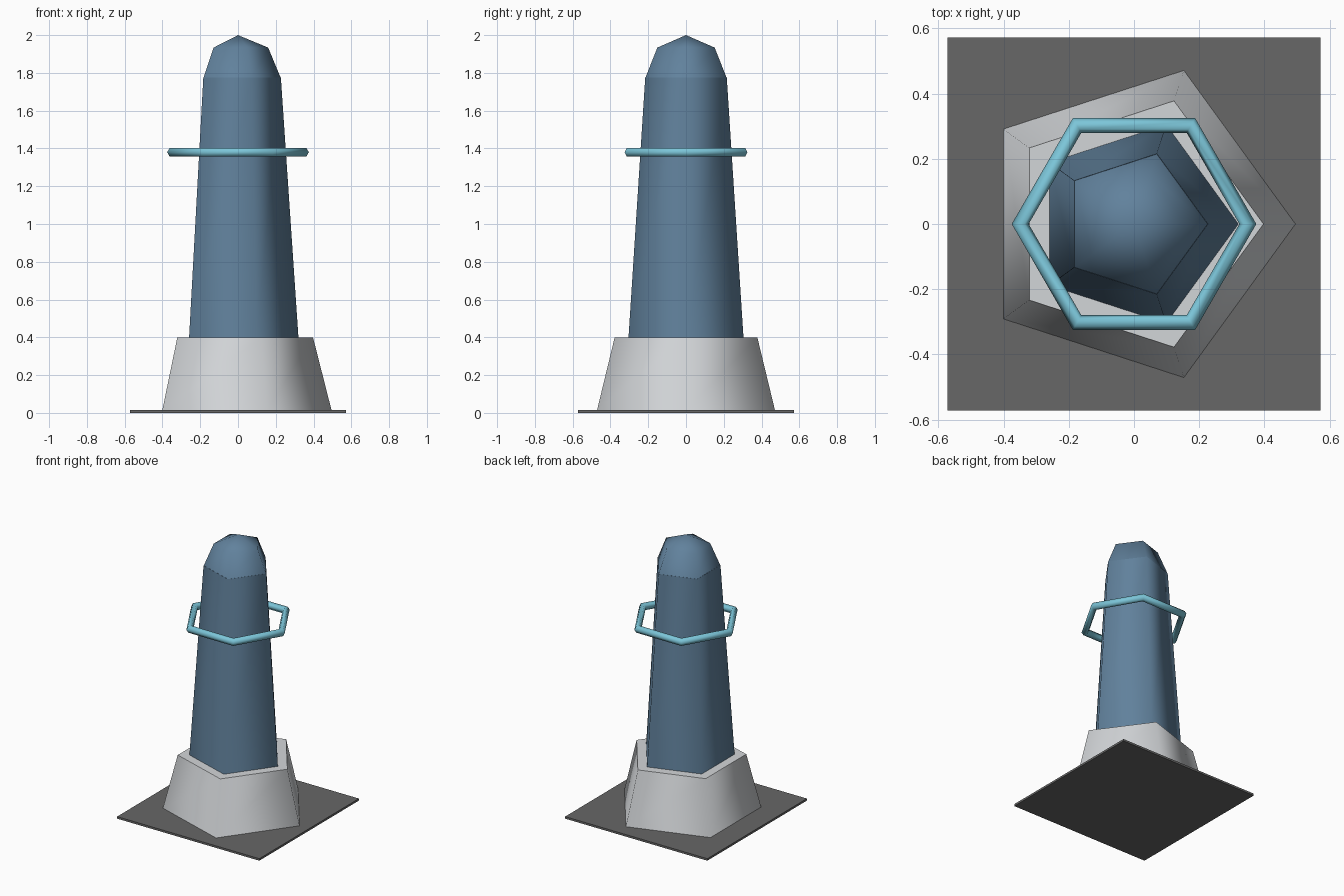
import bpy, bmesh
from math import cos, sin, tau, radians

cube = bpy.data.objects.get("Cube")
if cube:
    bpy.data.objects.remove(cube, do_unlink=True)


def material(name, rgb):
    mat = bpy.data.materials.new(name)
    mat.use_nodes = True
    mat.diffuse_color = (*rgb, 1)
    mat.node_tree.nodes["Principled BSDF"].inputs["Base Color"].default_value = (*rgb, 1)
    return mat


def finish(bm, name, mat):
    """Store the mesh, smooth over the corners but keep the rims sharp."""
    bmesh.ops.recalc_face_normals(bm, faces=bm.faces)
    mesh = bpy.data.meshes.new(name)
    bm.to_mesh(mesh)
    bm.free()
    mesh.materials.append(mat)
    mesh.shade_smooth()
    mesh.set_sharp_from_angle(angle=radians(75))
    obj = bpy.data.objects.new(name, mesh)
    bpy.context.collection.objects.link(obj)
    return obj


def lathe(name, profile, sides, mat, closed=False):
    """Turn (radius, z) points round the z axis, first corner at +x."""
    bm = bmesh.new()
    rings = []
    for r, z in profile:
        rings.append([bm.verts.new((r * cos(tau * i / sides), r * sin(tau * i / sides), z))
                      for i in range(sides)])
    pairs = list(zip(rings, rings[1:]))
    if closed:
        pairs.append((rings[-1], rings[0]))
    for low, high in pairs:
        for i in range(sides):
            j = (i + 1) % sides
            bm.faces.new((low[i], low[j], high[j], high[i]))
    if not closed:
        bm.faces.new(rings[0])
        if profile[-1][0] > 0:
            bm.faces.new(rings[-1])
    bmesh.ops.remove_doubles(bm, verts=bm.verts, dist=0.0001)
    return finish(bm, name, mat)


dark_grey = material("dark grey", (0.135, 0.135, 0.135))
light_grey = material("light grey", (0.65, 0.67, 0.69))
steel_blue = material("steel blue", (0.12, 0.222, 0.335))
pale_cyan = material("pale cyan", (0.2, 0.56, 0.69))

# Thin square ground plate
bm = bmesh.new()
bmesh.ops.create_cube(bm, size=1)
bmesh.ops.scale(bm, vec=(1.143, 1.143, 0.015), verts=bm.verts)
bmesh.ops.translate(bm, vec=(0, 0, 0.0075), verts=bm.verts)
finish(bm, "ground_plate", dark_grey)

# Five-sided pedestal, tapered column and domed cap
lathe("pedestal", [(0.495, 0.015), (0.397, 0.4)], 5, light_grey)
lathe("column", [(0.32, 0.4), (0.227, 1.775)], 5, steel_blue)
dome = 0.226
lathe("dome_cap", [(dome * cos(a), 1.774 + dome * sin(a))
                   for a in (0, tau / 8)] + [(0, 2)], 5, steel_blue)

# Six-sided ring round the column
tube = 0.026
lathe("floating_ring", [(0.349 + tube * cos(tau * k / 6), 1.38 + tube * sin(tau * k / 6))
                        for k in range(6)], 6, pale_cyan, closed=True)
